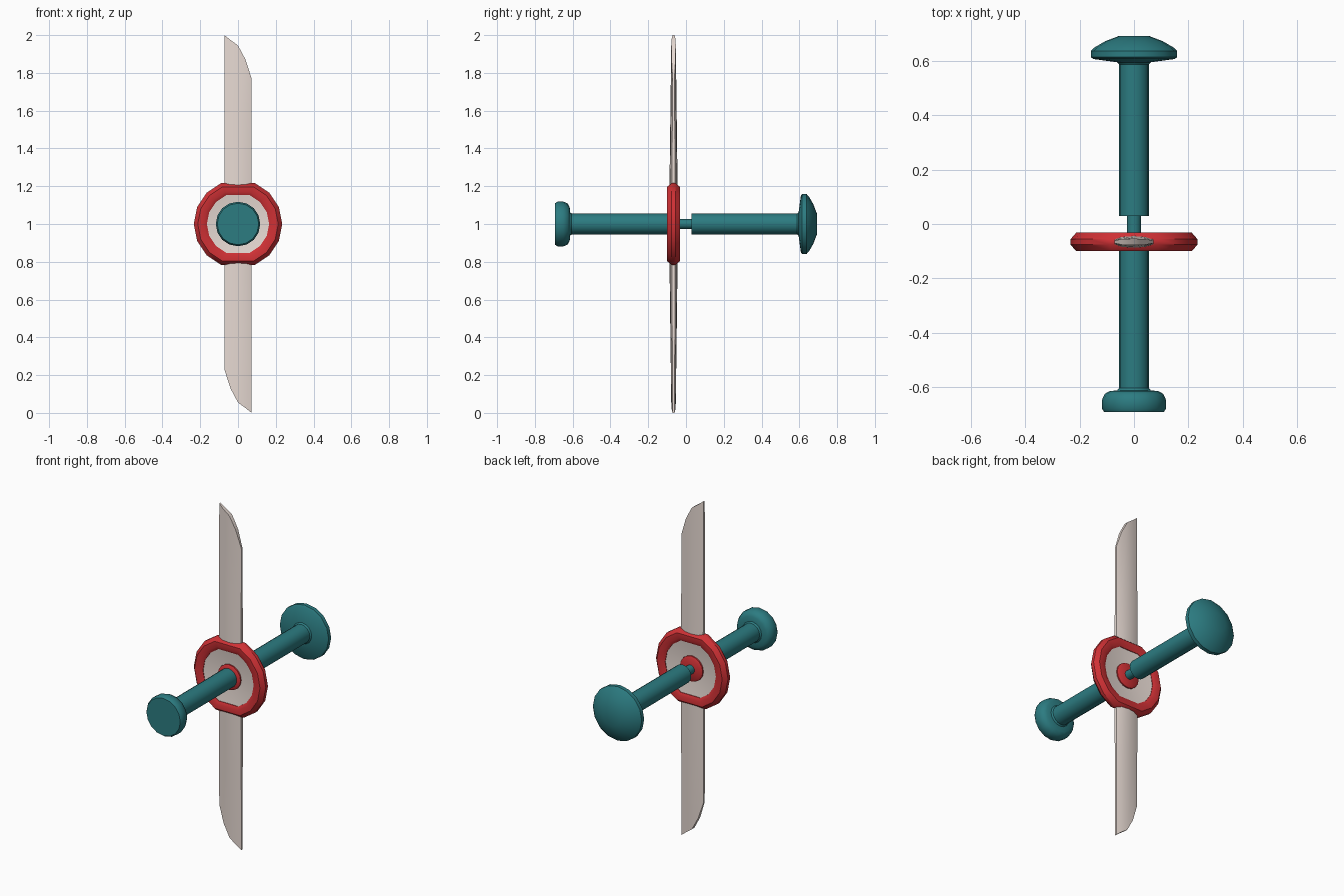
import bpy, bmesh, math

if "Cube" in bpy.data.objects:
    bpy.data.objects.remove(bpy.data.objects["Cube"])

def material(name, col):
    m = bpy.data.materials.new(name)
    m.diffuse_color = (*col, 1)
    m.use_nodes = True
    m.node_tree.nodes["Principled BSDF"].inputs["Base Color"].default_value = m.diffuse_color
    return m

TEAL = material("teal", (0.025, 0.20, 0.22))
RED = material("red", (0.62, 0.03, 0.035))
CREAM = material("cream", (0.80, 0.70, 0.65))

def finish(bm, name, mat, angle):
    bmesh.ops.recalc_face_normals(bm, faces=bm.faces)
    me = bpy.data.meshes.new(name)
    bm.to_mesh(me)
    bm.free()
    ob = bpy.data.objects.new(name, me)
    bpy.context.collection.objects.link(ob)
    me.materials.append(mat)
    bpy.ops.object.select_all(action='DESELECT')
    bpy.context.view_layer.objects.active = ob
    ob.select_set(True)
    bpy.ops.object.shade_smooth_by_angle(angle=math.radians(angle))
    return ob

def lathe(name, profile, mat, angles=None, closed=False, angle=40):
    """Spin (radius, y) points around the y axis at height z = 1."""
    angles = angles or [i * 22.5 for i in range(16)]
    bm = bmesh.new()
    rings = [[bm.verts.new((r * math.cos(math.radians(a)), y, 1 + r * math.sin(math.radians(a))))
              for a in angles] for r, y in profile]
    n = len(angles)
    pairs = list(zip(rings, rings[1:]))
    if closed:
        pairs.append((rings[-1], rings[0]))
    for p, q in pairs:
        for i in range(n):
            j = (i + 1) % n
            bm.faces.new((p[i], p[j], q[j], q[i]))
    if not closed:
        bm.faces.new(rings[0])
        bm.faces.new(rings[-1])
    return finish(bm, name, mat, angle)

# Handles with flared end knobs, and the thin shaft joining them
lathe("front_handle", [(0.11, -0.693), (0.118, -0.68), (0.118, -0.648), (0.108, -0.626), (0.09, -0.616),
                       (0.062, -0.613), (0.055, -0.605), (0.055, -0.07)], TEAL)
lathe("rear_handle", [(0.055, 0.03), (0.055, 0.588), (0.062, 0.596), (0.15, 0.608), (0.159, 0.615),
                      (0.159, 0.638), (0.145, 0.651), (0.105, 0.674), (0.055, 0.693)], TEAL)
lathe("shaft", [(0.026, -0.07), (0.026, 0.035)], TEAL)

# Hub: outer ring (flat where the blades leave it), dished disc, red centre
ring_angles = [i * 22.5 for i in range(16) if i not in (4, 12)]
lathe("hub_ring", [(0.165, -0.09), (0.182, -0.1), (0.213, -0.1), (0.234, -0.076), (0.234, -0.056),
                   (0.213, -0.032), (0.182, -0.032), (0.165, -0.042)], RED, ring_angles, closed=True)
lathe("hub_disc", [(0.07, -0.074), (0.172, -0.088), (0.172, -0.044), (0.07, -0.058)], CREAM)
lathe("hub_centre", [(0.06, -0.09), (0.074, -0.082), (0.074, -0.05), (0.06, -0.042)], RED)

# Blades: lens section, slanted curved tip, second one turned half round
COLUMNS = [(-0.072, 1.0, 0.009), (-0.045, 0.978, 0.019), (0.0, 0.945, 0.022),
           (0.04, 0.87, 0.019), (0.072, 0.77, 0.009)]  # x, tip height, half thickness

def blade(name, s):
    bm = bmesh.new()
    rows = []
    for t in (0.0, 0.5, 1.0):
        def pt(c, side):
            h = 0.16 + (c[1] - 0.16) * t
            half = c[2] * (1 - 0.45 * t)
            return bm.verts.new((s * c[0], -0.066 + side * half, 1 + s * h))
        rows.append([pt(c, -1) for c in COLUMNS] + [pt(c, 1) for c in reversed(COLUMNS)])
    n = len(rows[0])
    for p, q in zip(rows, rows[1:]):
        for i in range(n):
            j = (i + 1) % n
            bm.faces.new((p[i], p[j], q[j], q[i]))
    for row in (rows[0], rows[-1]):
        for i in range(len(COLUMNS) - 1):
            bm.faces.new((row[i], row[i + 1], row[n - 2 - i], row[n - 1 - i]))
    finish(bm, name, CREAM, 35)

blade("upper_blade", 1)
blade("lower_blade", -1)
